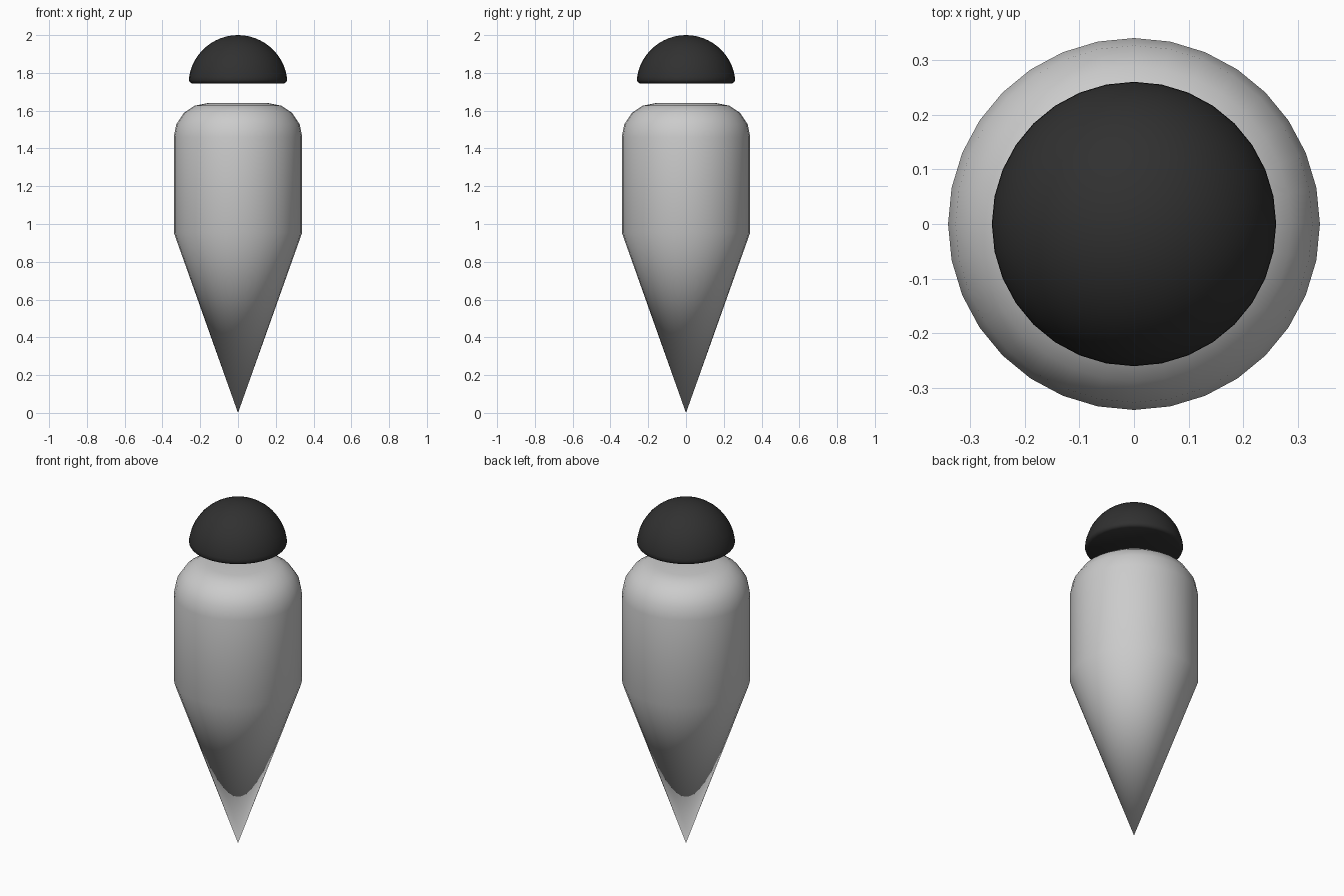
import bpy, bmesh, math

if "Cube" in bpy.data.objects:
    bpy.data.objects.remove(bpy.data.objects["Cube"])

SIDES = 32


def arc(cx, cz, r, start, end, steps):
    """Points on a circular arc in the (radius, z) plane, angles in degrees."""
    angles = [math.radians(start + (end - start) * i / steps) for i in range(steps + 1)]
    return [(cx + r * math.cos(a), cz + r * math.sin(a)) for a in angles]


def lathe(name, profile):
    """Spin a bottom-to-top profile round z; ends on the axis become poles."""
    bm = bmesh.new()
    rings = []
    for r, z in profile:
        n = 1 if r < 1e-4 else SIDES
        rings.append([bm.verts.new((r * math.cos(math.tau * i / SIDES),
                                    r * math.sin(math.tau * i / SIDES), z)) for i in range(n)])
    for a, b in zip(rings, rings[1:]):
        for i in range(SIDES):
            j = (i + 1) % SIDES
            if len(a) == 1:
                bm.faces.new((a[0], b[j], b[i]))
            elif len(b) == 1:
                bm.faces.new((a[i], a[j], b[0]))
            else:
                bm.faces.new((a[i], a[j], b[j], b[i]))
    # flat caps on open ends
    if len(rings[0]) > 1:
        bm.faces.new(rings[0][::-1])
    if len(rings[-1]) > 1:
        bm.faces.new(rings[-1])
    for f in bm.faces:
        f.smooth = True
    mesh = bpy.data.meshes.new(name)
    bm.to_mesh(mesh)
    bm.free()
    obj = bpy.data.objects.new(name, mesh)
    bpy.context.collection.objects.link(obj)
    return obj


# tapered body: pointed cone, straight barrel, rounded shoulder, flat top
lathe("body", [(0, 0), (0.34, 0.955)] + arc(0.16, 1.46, 0.18, 0, 90, 4))

# floating domed head with a softened lower rim and flat underside
rim = [(0.245, 1.745), (0.255, 1.751), (0.260, 1.762)]
head = lathe("head", rim + arc(0, 1.738, 0.262, 9, 90, 12))
dark = bpy.data.materials.new("dark_grey")
dark.diffuse_color = (0.03, 0.03, 0.03, 1)
dark.use_nodes = True
dark.node_tree.nodes["Principled BSDF"].inputs["Base Color"].default_value = dark.diffuse_color
head.data.materials.append(dark)
